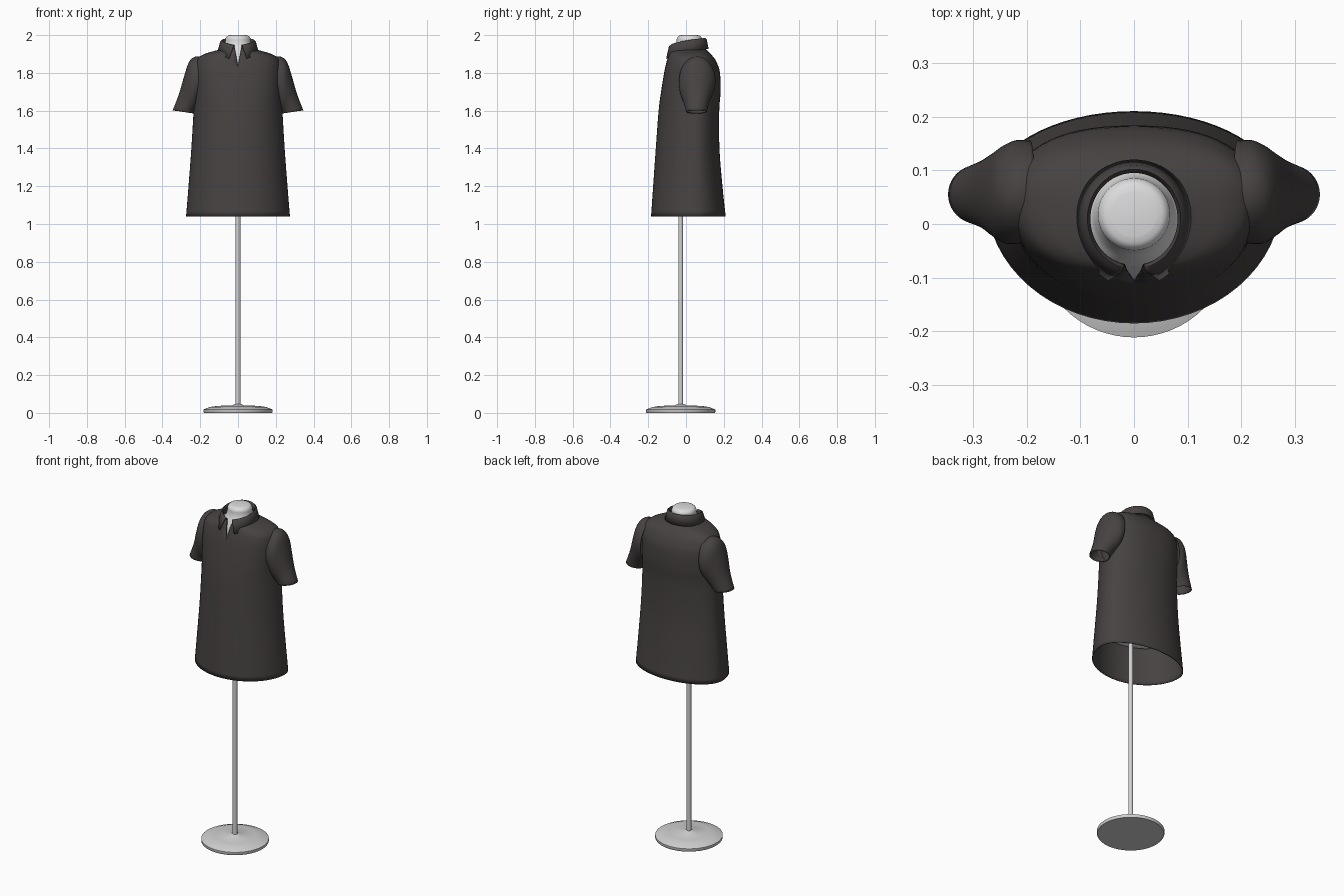
import bpy, bmesh, math
from mathutils import Vector

cube = bpy.data.objects.get("Cube")
if cube:
    bpy.data.objects.remove(cube, do_unlink=True)


def material(name, rgb):
    m = bpy.data.materials.new(name)
    m.use_nodes = True
    m.diffuse_color = (*rgb, 1)
    bsdf = m.node_tree.nodes["Principled BSDF"]
    bsdf.inputs["Base Color"].default_value = (*rgb, 1)
    bsdf.inputs["Roughness"].default_value = 0.7
    return m


FABRIC = material("charcoal fabric", (0.062, 0.055, 0.053))
FORM = material("pale form", (0.72, 0.72, 0.72))
METAL = material("light grey stand", (0.64, 0.64, 0.64))


def smooth_rows(rows, steps=4):
    """Catmull-Rom interpolation of section parameters."""
    out = []
    last = len(rows) - 1
    for i in range(last):
        p = [rows[max(0, min(last, i + k))] for k in (-1, 0, 1, 2)]
        for s in range(steps):
            t = s / steps
            out.append(tuple(
                b + 0.5 * t * (c - a + t * (2*a - 5*b + 4*c - d + t * (3*(b - c) + d - a)))
                for a, b, c, d in zip(*p)))
    return out + [rows[-1]]


def ring(row, count=64):
    """Horizontal rounded section: height, half width, front, back, centre, power."""
    z, rx, front, back, cy, power = row
    pts = []
    for k in range(count):
        a = 2 * math.pi * k / count
        c, s = math.cos(a), math.sin(a)
        depth = back - cy if s > 0 else cy - front
        pts.append((rx * math.copysign(abs(c) ** (2 / power), c),
                    cy + depth * math.copysign(abs(s) ** (2 / power), s), z))
    return pts


def disc(z, r, cy):
    return (z, r, cy - r, cy + r, cy, 2)


def loft(name, rings, mat, closed=True, caps=False, flip=False, edit=None, thickness=0):
    bm = bmesh.new()
    grid = [[bm.verts.new(p) for p in r] for r in rings]
    n = len(grid[0])
    for low, high in zip(grid, grid[1:]):
        for j in range(n if closed else n - 1):
            k = (j + 1) % n
            face = (low[j], low[k], high[k], high[j])
            bm.faces.new(face[::-1] if flip else face)
    if caps:
        bm.faces.new(grid[0][::-1])
        bm.faces.new(grid[-1])
    if edit:
        edit(bm)
    mesh = bpy.data.meshes.new(name)
    bm.to_mesh(mesh)
    bm.free()
    mesh.materials.append(mat)
    obj = bpy.data.objects.new(name, mesh)
    bpy.context.collection.objects.link(obj)
    bpy.ops.object.select_all(action='DESELECT')
    obj.select_set(True)
    bpy.context.view_layer.objects.active = obj
    bpy.ops.object.shade_smooth_by_angle(angle=math.radians(40))
    if thickness:
        mod = obj.modifiers.new("cloth thickness", 'SOLIDIFY')
        mod.thickness = thickness
        mod.offset = -1
    return obj


# Shirt body, from hem to neckline
shirt_rows = [
    (1.04, .275, -.185, .21, .05, 2),
    (1.2, .262, -.174, .193, .05, 2),
    (1.4, .247, -.16, .177, .05, 2),
    (1.6, .235, -.145, .176, .05, 2.1),
    (1.7, .23, -.132, .183, .05, 2.3),
    (1.8, .228, -.116, .18, .05, 2.4),
    (1.85, .224, -.105, .165, .05, 2.4),
    (1.88, .21, -.097, .148, .05, 2.4),
    (1.9, .178, -.092, .13, .05, 2.3),
    (1.912, .14, -.088, .118, .045, 2.2),
    (1.922, .105, -.084, .108, .03, 2),
    (1.932, .09, -.08, .102, .02, 2),
]


def cut_placket(bm):
    """Open a narrow V below the collar."""
    apex, half, rise = Vector((0, 0, 1.84)), .02, .105
    for side in (-1, 1):
        faces = [f for f in bm.faces
                 if f.calc_center_median().y < 0 and f.calc_center_median().z > 1.8
                 and abs(f.calc_center_median().x) < .07]
        geom = set(faces)
        for f in faces:
            geom.update(f.verts)
            geom.update(f.edges)
        bmesh.ops.bisect_plane(bm, geom=list(geom), plane_co=apex,
                               plane_no=(rise, 0, -side * half))
    inside = []
    for f in bm.faces:
        c = f.calc_center_median()
        if c.y < 0 and c.z > apex.z and abs(c.x) < (c.z - apex.z) * half / rise:
            inside.append(f)
    bmesh.ops.delete(bm, geom=inside, context='FACES')


loft("shirt_body", [ring(r) for r in smooth_rows(shirt_rows)], FABRIC,
     edit=cut_placket, thickness=.004)

# Sleeves: top x, top z, underside x, underside z, front y, back y
sleeve_rows = [
    (.185, 1.885, .2, 1.645, -.035, .155),
    (.225, 1.886, .213, 1.628, -.037, .156),
    (.258, 1.86, .222, 1.61, -.036, .147),
    (.283, 1.79, .228, 1.6, -.026, .135),
    (.312, 1.69, .232, 1.593, -.01, .121),
    (.346, 1.602, .235, 1.585, 0, .11),
]


def sleeve_ring(row, side, count=40):
    tx, tz, ux, uz, front, back = row
    pts = []
    for k in range(count):
        a = 2 * math.pi * k / count
        c, s = math.cos(a), math.sin(a)
        pts.append((side * ((tx + ux) + s * (tx - ux)) / 2,
                    ((front + back) + c * (back - front)) / 2,
                    ((tz + uz) + s * (tz - uz)) / 2))
    return pts


for side, label in ((1, "left"), (-1, "right")):
    loft(label + "_sleeve", [sleeve_ring(r, side) for r in smooth_rows(sleeve_rows)],
         FABRIC, flip=side < 0, thickness=.004)

# Folded collar: half width, front, back, front height, back height, opening angle
collar_rows = [
    (.088, -.08, .1, 1.9, 1.93, .2),
    (.084, -.08, .098, 1.935, 1.975, .23),
    (.087, -.084, .102, 1.94, 1.982, .24),
    (.092, -.091, .107, 1.934, 1.976, .25),
    (.107, -.115, .117, 1.86, 1.927, .45),
]


def collar_strip(row, count=56):
    rx, front, back, zf, zb, start = row
    pts = []
    for k in range(count + 1):
        t = start + (2 * math.pi - 2 * start) * k / count
        c = -math.cos(t)
        depth = back - .01 if c > 0 else .01 - front
        pts.append((rx * math.sin(t), .01 + depth * c,
                    zf + (zb - zf) * math.sqrt((1 + c) / 2)))
    return pts


loft("collar", [collar_strip(r) for r in collar_rows], FABRIC, closed=False, thickness=.003)

# Display torso inside the shirt, ending in a rounded neck
gap = .012
torso_rows = [(1.25, .24, -.155, .174, .05, 2)]
torso_rows += [(z - gap * (z > 1.75), rx - gap, f + gap, b - gap, cy, p)
               for z, rx, f, b, cy, p in shirt_rows if 1.3 < z < 1.915]
torso_rows += [disc(z, r, .018) for z, r in
               ((1.922, .084), (1.945, .073), (1.965, .068), (1.983, .066),
                (1.995, .057), (2.0, .042))]
loft("torso_form", [ring(r) for r in smooth_rows(torso_rows)], FORM, caps=True)

# Stand: pole, collar nut and shallow domed base
stand_y = -.028
loft("stand_pole", [ring(disc(z, .013, stand_y), 24) for z in (.03, 1.3)], METAL, caps=True)
base_profile = ((0, .18), (.004, .183), (.018, .183), (.031, .15),
                (.037, .11), (.04, .03), (.046, .02))
loft("stand_base", [ring(disc(z, r, stand_y)) for z, r in base_profile], METAL, caps=True)
